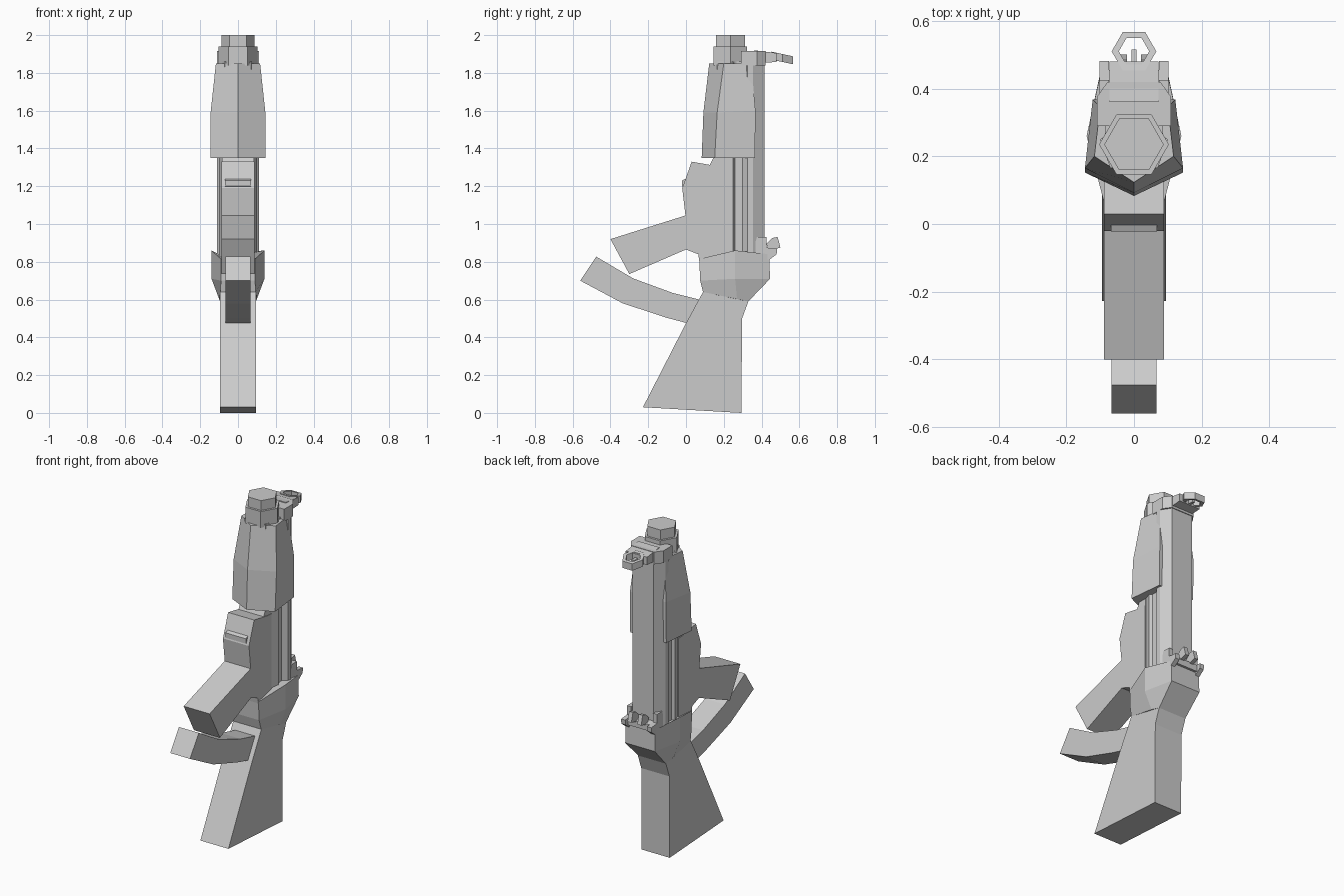
import bpy, bmesh, math
from mathutils import Vector

if "Cube" in bpy.data.objects:
    bpy.data.objects.remove(bpy.data.objects["Cube"])


def loft(name, rings, closed=False):
    """Skin equal-length rings of points; cap the ends, or join last to first."""
    bm = bmesh.new()
    vs = [[bm.verts.new(p) for p in r] for r in rings]
    n = len(rings[0])
    pairs = list(zip(vs, vs[1:])) + ([(vs[-1], vs[0])] if closed else [])
    for a, b in pairs:
        for i in range(n):
            j = (i + 1) % n
            bm.faces.new((a[i], a[j], b[j], b[i]))
    if not closed:
        bm.faces.new(vs[0][::-1])
        bm.faces.new(vs[-1])
    bmesh.ops.recalc_face_normals(bm, faces=bm.faces)
    me = bpy.data.meshes.new(name)
    bm.to_mesh(me)
    bm.free()
    ob = bpy.data.objects.new(name, me)
    bpy.context.collection.objects.link(ob)
    return ob


def side(name, profile, hw, x=0):
    """Side profile in (y, z) extruded across x."""
    return loft(name, [[(x + s * hw, y, z) for y, z in profile] for s in (-1, 1)])


def mirrored(half):
    """Complete a ring given its +x half."""
    return list(half) + [(-x, y, z) for x, y, z in reversed(half) if x > 0]


def plan(name, half, z0, z1):
    """Symmetric plan outline in (x, y) extruded along z."""
    return loft(name, [mirrored([(x, y, z) for x, y in half]) for z in (z0, z1)])


def hexagon(r, cy, z, slope=0):
    pts = [(r * math.cos(k * math.pi / 3), r * math.sin(k * math.pi / 3)) for k in range(6)]
    return [(x, cy + y, z + slope * y) for x, y in pts]


# Shoulder stock
side("stock", [(-.228, .03), (.293, 0), (.297, .5), (.33, .59), (.09, .64),
               (.068, .6), (0, .475)], .095)

# Flared rear receiver
loft("rear_receiver", [mirrored(r) for r in (
    [(.094, .09, .64), (.1, .27, .603), (.094, .33, .59)],
    [(.09, .075, .70), (.14, .26, .71), (.1, .445, .71)],
    [(.09, .07, .815), (.14, .26, .86), (.1, .44, .84)])])

# Long core and rear rail
plan("barrel_core", [(.07, .165), (.1, .25), (.085, .26), (.085, .33)], .8, 1.86)
plan("rear_rail", [(.085, .3), (.11, .325), (.11, .355), (.072, .415)], .82, 1.85)

# Handguard with a V-shaped front
loft("handguard", [mirrored(r) for r in (
    [(0, .083, 1.35), (.145, .152, 1.35), (.122, .365, 1.35)],
    [(0, .092, 1.59), (.145, .165, 1.59), (.122, .368, 1.6)],
    [(0, .123, 1.85), (.117, .2, 1.85), (.1, .345, 1.85)])])

# Hexagonal muzzle
loft("muzzle_collar", [hexagon(.103, .235, z) for z in (1.84, 1.94)])
loft("muzzle_tip", [hexagon(.088, .235, z) for z in (1.93, 2.0)])

# Front sight bracket, ring and post
plan("front_sight_base", [(.11, .29), (.11, .375), (.078, .42)], 1.84, 1.915)
side("front_sight_arm", [(.36, 1.85), (.48, 1.858), (.48, 1.905), (.36, 1.92)], .072)
loft("front_sight_ring", [hexagon(r, .51, z, -.22) for r, z in
                          ((.066, 1.858), (.066, 1.9), (.045, 1.9), (.045, 1.858))], True)
side("front_sight_post", [(.46, 1.865), (.515, 1.86), (.515, 1.88), (.46, 1.885)], .008)

# Lower housing with the angled magazine
side("magazine_housing", [(-.4, .92), (-.3, .735), (0, .865), (.065, .84), (.07, .805),
                          (.2, .805), (.2, 1.305), (.17, 1.305), (.03, 1.33),
                          (-.002, 1.24), (-.02, 1.19), (-.003, 1.045)], .088)
side("housing_catch", [(.01, 1.195), (-.022, 1.2), (-.022, 1.23), (.01, 1.245)], .068)
side("housing_neck", [(.12, 1.3), (.2, 1.3), (.2, 1.36), (.15, 1.36)], .085)

# Curved grip sweeping out of the stock
side("curved_grip", [(-.475, .827), (-.56, .70), (-.335, .58), (-.1, .503), (.01, .474),
                     (.09, .53), (.09, .595), (-.07, .635), (-.28, .712)], .067)

# Rear sight ears, bridge and tilted notch posts
for s, tag in ((-1, "left"), (1, "right")):
    side("rear_sight_ear_" + tag, [(.355, .86), (.365, .82), (.44, .81), (.48, .84), (.482, .87),
                                   (.425, .875), (.425, .93), (.375, .93)], .014, s * .088)
    side("rear_sight_notch_" + tag, [(.425, .895), (.44, .86), (.5, .875), (.485, .932),
                                     (.455, .925)], .013, s * .033)
side("rear_sight_bridge", [(.4, .83), (.455, .83), (.455, .87), (.4, .88)], .08)
